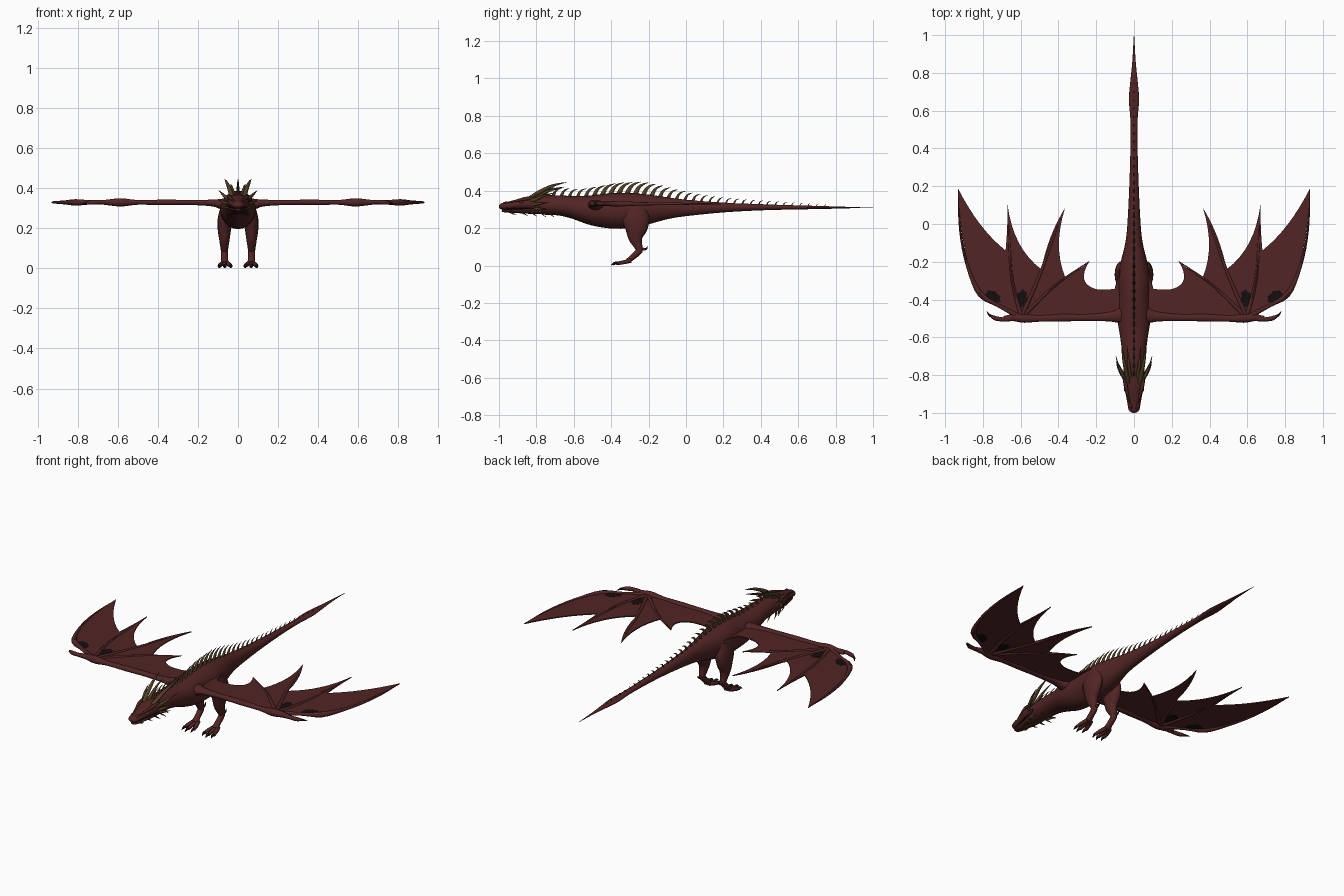
import bpy, bmesh, math
from mathutils import Vector as V


def material(name, rgb):
    m = bpy.data.materials.new(name)
    m.diffuse_color = (*rgb, 1)
    return m


RED = material("dark red hide", (0.084, 0.018, 0.018))
HORN = material("olive horn", (0.085, 0.052, 0.018))
DARK = material("near black claw", (0.008, 0.004, 0.004))


def catmull(p, steps):
    out = []
    for i in range(len(p) - 1):
        a, b, c, d = p[max(i - 1, 0)], p[i], p[i + 1], p[min(i + 2, len(p) - 1)]
        for s in range(steps):
            t = s / steps
            out.append(0.5 * (2 * b + (c - a) * t + (2 * a - 5 * b + 4 * c - d) * t * t
                              + (3 * b - a - 3 * c + d) * t ** 3))
    return out + [p[-1]]


def tube(bm, pts, radii, ref=(0, 0, 1), n=12, steps=3):
    """Smooth tapered tube; radii are (sideways, upward) pairs or single numbers."""
    radii = [r if isinstance(r, tuple) else (r, r) for r in radii]
    pts = catmull([V(p) for p in pts], steps)
    radii = catmull([V((r[0], r[1], 0)) for r in radii], steps)
    rings = []
    for i, p in enumerate(pts):
        t = (pts[min(i + 1, len(pts) - 1)] - pts[max(i - 1, 0)]).normalized()
        side = t.cross(V(ref)).normalized()
        up = side.cross(t)
        a, b = max(radii[i].x, 0.0006), max(radii[i].y, 0.0006)
        rings.append([bm.verts.new(p + side * a * math.cos(k * math.tau / n)
                                   + up * b * math.sin(k * math.tau / n)) for k in range(n)])
    for q, r in zip(rings, rings[1:]):
        for k in range(n):
            bm.faces.new((q[k], q[(k + 1) % n], r[(k + 1) % n], r[k]))
    bm.faces.new(rings[0])
    bm.faces.new(rings[-1])


def finish(name, bm, mat, mirror=True):
    bmesh.ops.recalc_face_normals(bm, faces=bm.faces[:])
    me = bpy.data.meshes.new(name)
    bm.to_mesh(me)
    bm.free()
    me.materials.append(mat)
    ob = bpy.data.objects.new(name, me)
    bpy.context.collection.objects.link(ob)
    if mirror:
        ob.modifiers.new("mirror", 'MIRROR').use_mirror_merge = False
    bpy.ops.object.select_all(action='DESELECT')
    ob.select_set(True)
    bpy.context.view_layer.objects.active = ob
    bpy.ops.object.shade_smooth_by_angle(angle=math.radians(45))
    return ob


def tubes(name, mat, items, mirror=True, **kw):
    bm = bmesh.new()
    for pts, radii in items:
        tube(bm, pts, radii, **kw)
    return finish(name, bm, mat, mirror)


# Body, neck and tail: y, top z, bottom z, half width
BODY = [(-0.84, .365, .29, .045), (-0.76, .375, .272, .056), (-0.68, .375, .268, .063),
        (-0.6, .372, .25, .073), (-0.5, .377, .215, .088), (-0.4, .386, .198, .086),
        (-0.3, .388, .2, .088), (-0.2, .38, .222, .07), (-0.1, .365, .248, .046),
        (0, .352, .264, .035), (0.2, .336, .284, .025), (0.4, .328, .295, .019),
        (0.55, .323, .299, .019), (0.66, .32, .301, .027), (0.76, .317, .303, .019),
        (0.86, .314, .306, .009), (1.0, .309, .307, .001)]
tubes("body", RED, [([(0, y, (t + b) / 2) for y, t, b, w in BODY],
                     [(w, (t - b) / 2) for y, t, b, w in BODY])], False, n=24, steps=4)

# Head: skull with snout, lower jaw, dark mouth lining
tubes("skull", RED, [([(0, -.999, .315), (0, -.985, .316), (0, -.95, .32), (0, -.9, .326),
                       (0, -.85, .33), (0, -.79, .328), (0, -.73, .325)],
                      [(.012, .008), (.028, .017), (.035, .021), (.044, .028), (.056, .036),
                       (.058, .042), (.045, .04)])], False, n=16)
tubes("lower_jaw", RED, [([(0, -.985, .293), (0, -.96, .292), (0, -.9, .292), (0, -.83, .296),
                           (0, -.77, .3)],
                          [(.012, .005), (.024, .009), (.034, .012), (.045, .02),
                           (.045, .024)])], False, n=16)
tubes("mouth_lining", DARK, [([(0, -.97, .301), (0, -.9, .302), (0, -.83, .306)],
                              [(.02, .005), (.037, .005), (.05, .004)])], False)
tubes("brow_and_nostril_ridges", RED, [
    ([(.022, -.95, .336), (.034, -.9, .348), (.045, -.85, .358), (.05, -.8, .36)],
     [.003, .007, .01, .004]),
    ([(.012, -.985, .327), (.018, -.965, .335), (.018, -.945, .336)], [.003, .007, .003])], n=8)
tubes("eyes", HORN, [([(.043, -.892, .338), (.047, -.88, .339), (.051, -.868, .339)],
                      [.001, .006, .001])], n=8)

# Horns, cheek spikes and chin spikes
tubes("horns", HORN, [
    ([(.03, -.84, .355), (.042, -.78, .395), (.056, -.71, .428), (.066, -.64, .445)],
     [.012, .011, .007, .001]),
    ([(.02, -.81, .36), (.026, -.76, .388), (.032, -.7, .41), (.036, -.65, .42)],
     [.01, .008, .005, .001]),
    ([(.045, -.83, .345), (.065, -.79, .36), (.082, -.75, .376), (.096, -.7, .39)],
     [.01, .008, .005, .001]),
    ([(.05, -.82, .325), (.07, -.79, .33), (.085, -.76, .335), (.094, -.73, .34)],
     [.009, .007, .004, .001]),
    ([(.048, -.81, .305), (.064, -.78, .302), (.078, -.745, .3)], [.008, .006, .001])], n=8)
tubes("chin_spikes", HORN, [
    ([(x, y, .29), (x * 1.2, y + .012, .278), (x * 1.3, y + .035, z)], [.006, .004, .001])
    for x, y, z in ((.012, -.94, .272), (.025, -.88, .266), (.036, -.83, .262),
                    (.04, -.785, .26), (.03, -.74, .258))], n=6)


# Ridge of backswept spikes along the spine
def lerp(table, y):
    for a, b in zip(table, table[1:]):
        if y <= b[0]:
            return a[1] + (b[1] - a[1]) * (y - a[0]) / (b[0] - a[0])
    return table[-1][1]


HEIGHT = [(-.84, .045), (-.6, .035), (-.45, .056), (-.3, .06), (-.1, .042), (.1, .028),
          (.4, .018), (.8, .008)]
ridge = []
for i in range(36):
    y = -0.8 + i * 0.044
    h, z = lerp(HEIGHT, y), lerp(BODY, y)
    ridge.append(([(0, y, z - .008), (0, y + .3 * h, z + .5 * h), (0, y + .75 * h, z + .85 * h),
                   (0, y + 1.25 * h, z + h)],
                  [(.24 * h, .1 * h + .002), (.17 * h, .08 * h + .001), (.09 * h, .04 * h), .0008]))
tubes("spine_spikes", HORN, ridge, False, ref=(1, 0, 0), n=8, steps=2)

# Legs
tubes("legs", RED, [([(.055, -.275, .31), (.064, -.268, .25), (.068, -.266, .2), (.068, -.27, .15),
                      (.068, -.256, .105), (.068, -.25, .08), (.067, -.28, .05), (.066, -.31, .025)],
                     [(.03, .06), (.037, .073), (.034, .061), (.027, .04), (.02, .023),
                      (.017, .019), (.017, .016), (.02, .013)])], ref=(0, 1, 0), n=16)
TOES = [(.042, .036, -.372), (.066, .066, -.382), (.088, .093, -.372)]
tubes("toes", RED, [([(.5 * a + .033, -.295, .026), (a, -.33, .018), (b, y + .01, .011)],
                     [.012, .011, .009]) for a, b, y in TOES]
      + [([(.068, -.255, .085), (.068, -.232, .088), (.068, -.218, .085)], [.012, .009, .006])], n=10)
tubes("toe_claws", DARK, [([(b, y + .018, .013), (b, y - .002, .012), (b * 1.04, y - .018, .002)],
                           [.008, .007, .001]) for a, b, y in TOES]
      + [([(.068, -.224, .086), (.068, -.212, .09), (.068, -.205, .103)], [.006, .005, .001])], n=8)

# Wing arm with shoulder, wrist and thumb
Z = .33
tubes("wing_arms", RED, [
    ([(.03, -.47, .32), (.08, -.485, .322), (.13, -.49, .327), (.25, -.495, Z), (.38, -.496, Z),
      (.5, -.5, Z), (.58, -.5, Z), (.64, -.495, Z), (.69, -.496, Z)],
     [(.05, .03), (.04, .027), (.026, .017), (.018, .013), (.02, .014), (.017, .012),
      (.023, .021), (.018, .016), (.009, .009)])], n=14)
tubes("wing_thumbs", RED, [([(.64, -.5, Z), (.69, -.505, .332), (.73, -.5, .33), (.755, -.488, .328)],
                            [.014, .011, .012, .008])], n=10)
tubes("thumb_claws", DARK, [([(.745, -.494, .329), (.765, -.482, .326), (.78, -.463, .318)],
                             [.009, .006, .001])], n=8)

# Wing fingers
tubes("wing_fingers", RED, [
    ([(.61, -.49, Z), (.72, -.43, Z), (.81, -.375, Z), (.865, -.27, Z), (.905, -.13, Z),
      (.925, .02, Z), (.93, .185, Z)], [.014, .01, .016, .01, .007, .005, .001]),
    ([(.6, -.48, Z), (.645, -.3, Z), (.66, -.1, Z), (.669, .1, Z)], [.012, .009, .006, .001]),
    ([(.59, -.48, Z), (.495, -.26, Z), (.43, -.08, Z), (.366, .083, Z)], [.012, .009, .006, .001]),
    ([(.58, -.48, Z), (.43, -.335, Z), (.32, -.255, Z), (.237, -.197, Z)],
     [.011, .008, .005, .001])], n=8)

# Wing membrane: start, then (control, end) of each curved edge stretch
EDGES = [((.3, -.49), (.6, -.49)), ((.7, -.44), (.81, -.375)), ((.92, -.19), (.93, .185)),
         ((.82, -.03), (.68, -.14)), ((.668, -.02), (.67, .105)), ((.64, -.13), (.49, -.24)),
         ((.455, -.06), (.365, .085)), ((.43, -.12), (.365, -.28)), ((.3, -.255), (.235, -.195)),
         ((.31, -.315), (.2, -.345)), ((.15, -.352), (.1, -.342)), ((.09, -.3), (.075, -.25)),
         ((.05, -.25), (.03, -.27))]
outline = [V((.03, -.49))]
for c, e in EDGES:
    s, c, e = outline[-1], V(c), V(e)
    outline += [s * (1 - t) ** 2 + c * 2 * t * (1 - t) + e * t * t
                for t in (k / 8 for k in range(1, 9))]
THICK = .006


def plate(bm, points, thick):
    face = bm.faces.new([bm.verts.new((p[0], p[1], Z - thick / 2)) for p in points])
    ext = bmesh.ops.extrude_face_region(bm, geom=[face], use_keep_orig=True)
    top = [v for v in ext["geom"] if isinstance(v, bmesh.types.BMVert)]
    bmesh.ops.translate(bm, verts=top, vec=(0, 0, thick))


bm = bmesh.new()
plate(bm, outline, THICK)
bmesh.ops.triangulate(bm, faces=bm.faces[:])
finish("wing_membranes", bm, RED)

# Dark patches on the membrane beside the wrist
bm = bmesh.new()
for cx, cy, a, b, tilt in ((.595, -.395, .03, .052, .25), (.745, -.385, .048, .03, .6)):
    ring = []
    for k in range(14):
        w = k * math.tau / 14
        r = 1 if k % 2 else .82
        u, v = a * r * math.cos(w), b * r * math.sin(w)
        ring.append((cx + u * math.cos(tilt) - v * math.sin(tilt),
                     cy + u * math.sin(tilt) + v * math.cos(tilt)))
    plate(bm, ring, THICK + .002)
finish("wing_patches", bm, DARK)
